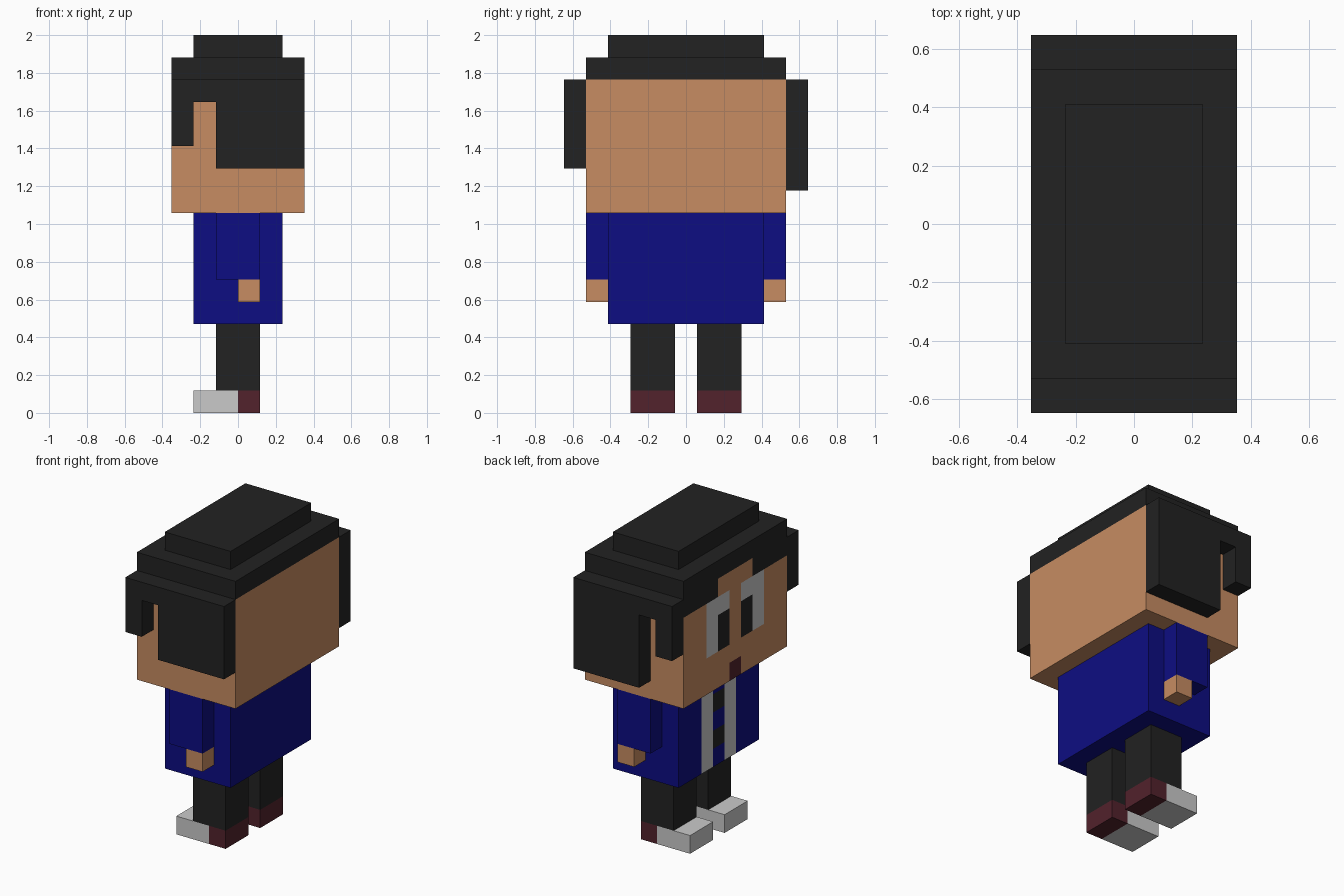
import bpy, bmesh
from mathutils import Vector

if "Cube" in bpy.data.objects:
    bpy.data.objects.remove(bpy.data.objects["Cube"])

U = 2 / 17  # one block; all sizes below are in blocks


def material(name, r, g, b):
    m = bpy.data.materials.new(name)
    m.diffuse_color = (r, g, b, 1)
    m.use_nodes = True
    m.node_tree.nodes["Principled BSDF"].inputs["Base Color"].default_value = m.diffuse_color
    return m


HAIR = material("charcoal", 0.016, 0.016, 0.016)
SKIN = material("tan skin", 0.571, 0.262, 0.122)
BLUE = material("navy blue", 0.004, 0.004, 0.223)
GREY = material("light grey", 0.590, 0.590, 0.590)
RED = material("dark red", 0.084, 0.016, 0.025)


def finish(name, bm, mats):
    bmesh.ops.recalc_face_normals(bm, faces=bm.faces[:])
    bmesh.ops.scale(bm, vec=(U, U, U), verts=bm.verts[:])
    me = bpy.data.meshes.new(name)
    bm.to_mesh(me)
    bm.free()
    for m in mats:
        me.materials.append(m)
    ob = bpy.data.objects.new(name, me)
    bpy.context.collection.objects.link(ob)


def box(name, x, y, z, mat, paint=()):
    """Box from ranges; paint = (y range, z range, material) patches on the -x face."""
    bm = bmesh.new()
    bmesh.ops.create_cube(bm, size=1)
    for v in bm.verts:
        for i, r in enumerate((x, y, z)):
            v.co[i] = r[0] if v.co[i] < 0 else r[1]
    mats = [mat]
    # cut along the patch borders
    for axis in (1, 2):
        for c in sorted({c for p in paint for c in p[axis - 1]}):
            n = Vector((0, 0, 0))
            n[axis] = 1
            bmesh.ops.bisect_plane(bm, geom=bm.verts[:] + bm.edges[:] + bm.faces[:],
                                   plane_co=n * c, plane_no=n)
    bm.normal_update()
    # colour the cut faces, later patches win
    for py, pz, m in paint:
        if m not in mats:
            mats.append(m)
        for f in bm.faces:
            c = f.calc_center_median()
            if f.normal.x < -0.9 and py[0] < c.y < py[1] and pz[0] < c.z < pz[1]:
                f.material_index = mats.index(m)
    finish(name, bm, mats)


def side_hair(name, y0, y1, low):
    """Notched hair slab beside the head."""
    pts = [(-3, 12), (-2, 12), (-2, 14), (-1, 14), (-1, low), (3, low), (3, 15), (-3, 15)]
    bm = bmesh.new()
    face = bm.faces.new([bm.verts.new((x, y0, z)) for x, z in pts])
    ext = bmesh.ops.extrude_face_region(bm, geom=[face])
    for v in ext["geom"]:
        if isinstance(v, bmesh.types.BMVert):
            v.co.y = y1
    finish(name, bm, [HAIR])


# head with fringe, eyes and mouth on the -x side
face_paint = [((-4.5, 4.5), (14, 15), HAIR), ((-1.5, 1.5), (14, 15), SKIN)]
for s in (-1, 1):
    face_paint.append((sorted((s * 0.5, s * 2.5)), (11, 14), GREY))
    face_paint.append((sorted((s * 0.5, s * 1.5)), (11, 13), HAIR))
face_paint.append(((-0.5, 0.5), (9, 10), RED))
box("head", (-3, 3), (-4.5, 4.5), (9, 15), SKIN, face_paint)

# hair
box("hair_cap", (-3, 3), (-4.5, 4.5), (15, 16), HAIR)
box("hair_top", (-2, 2), (-3.5, 3.5), (16, 17), HAIR)
side_hair("side_hair_front", -5.5, -4.5, 11)
side_hair("side_hair_back", 4.5, 5.5, 10)

# jacket with two pale strips and dark patches between
box("jacket", (-2, 2), (-3.5, 3.5), (4, 9), BLUE, [
    ((0.5, 1.5), (4, 9), GREY), ((-1.5, -0.5), (4, 9), GREY),
    ((-0.5, 0.5), (5, 6), HAIR), ((-0.5, 0.5), (7, 8), HAIR)])

# limbs, one set per side
for s, side in ((-1, "front"), (1, "back")):
    arm_y = sorted((s * 3.5, s * 4.5))
    leg_y = sorted((s * 0.5, s * 2.5))
    box("sleeve_" + side, (-1, 1), arm_y, (6, 9), BLUE)
    box("hand_" + side, (0, 1), arm_y, (5, 6), SKIN)
    box("leg_" + side, (-1, 1), leg_y, (1, 4), HAIR)
    box("shoe_toe_" + side, (-2, 0), leg_y, (0, 1), GREY)
    box("shoe_heel_" + side, (0, 1), leg_y, (0, 1), RED)
